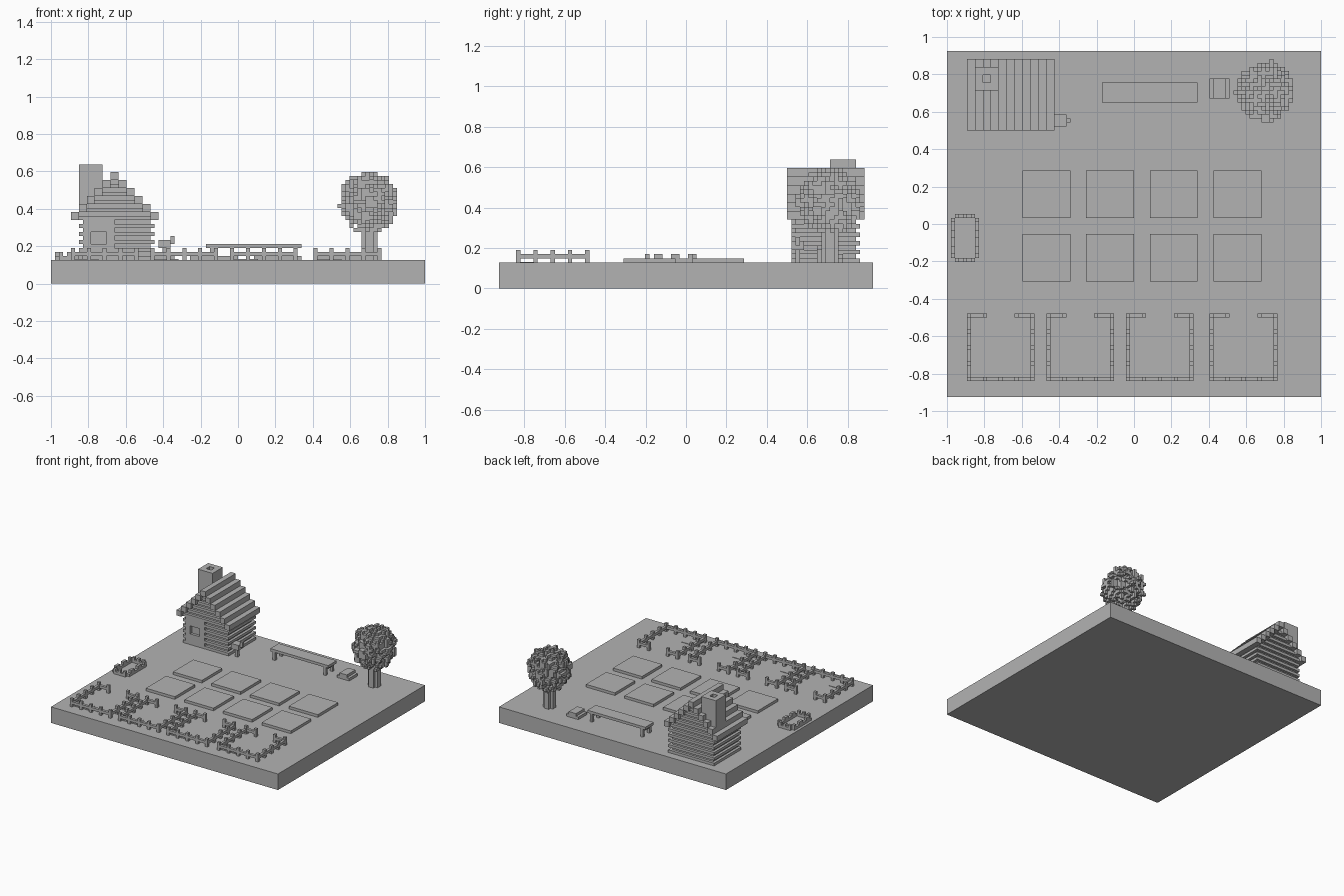
import bpy, bmesh, random
from mathutils import Vector

cube = bpy.data.objects.get("Cube")
if cube:
    bpy.data.objects.remove(cube)

U = 1 / 47                      # size of one block
GROUND = 6                      # top of the base, in blocks
GREY = (0.45, 0.45, 0.45, 1)

stone = bpy.data.materials.new("plain_grey")
stone.use_nodes = True
stone.diffuse_color = GREY
shader = stone.node_tree.nodes["Principled BSDF"]
shader.inputs["Base Color"].default_value = GREY
shader.inputs["Roughness"].default_value = 0.9


def to_world(i, j, k):
    """Block coordinates to scene coordinates."""
    return Vector(((i - 47) * U, (j - 43.5) * U, k * U))


def finish(name, bm):
    mesh = bpy.data.meshes.new(name)
    bm.to_mesh(mesh)
    bm.free()
    mesh.materials.append(stone)
    obj = bpy.data.objects.new(name, mesh)
    bpy.context.scene.collection.objects.link(obj)
    return obj


def blocks(name, boxes):
    """One object from boxes given as (i0, i1, j0, j1, k0, k1)."""
    bm = bmesh.new()
    for i0, i1, j0, j1, k0, k1 in boxes:
        low, high = to_world(i0, j0, k0), to_world(i1, j1, k1)
        verts = bmesh.ops.create_cube(bm, size=1)["verts"]
        bmesh.ops.scale(bm, vec=high - low, verts=verts)
        bmesh.ops.translate(bm, vec=(low + high) / 2, verts=verts)
    return finish(name, bm)


def voxels(name, cells):
    """One object from unit cells, keeping only the outer faces."""
    bm = bmesh.new()
    for cell in cells:
        for axis in range(3):
            for side in (0, 1):
                near = list(cell)
                near[axis] += 2 * side - 1
                if tuple(near) in cells:
                    continue
                ring = [(0, 0), (1, 0), (1, 1), (0, 1)]
                if not side:
                    ring.reverse()
                corners = []
                for a, b in ring:
                    c = list(cell)
                    c[axis] += side
                    c[(axis + 1) % 3] += a
                    c[(axis + 2) % 3] += b
                    corners.append(bm.verts.new(to_world(*c)))
                bm.faces.new(corners)
    bmesh.ops.remove_doubles(bm, verts=bm.verts, dist=U / 20)
    return finish(name, bm)


# Base slab
blocks("ground_slab", [(0, 94, 0, 87, 0, GROUND)])

# Garden beds
for row, j in enumerate((29, 45)):
    for col in range(4):
        i = 19 + 16 * col
        blocks(f"garden_bed_{row}_{col}", [(i, i + 12, j, j + 12, GROUND, GROUND + 1)])

# Animal pens with an opening at the back
for n, i in enumerate((5, 25, 45, 66)):
    j, rail = 4, (7, 8)
    parts = [(i, i + 17, j, j + 1, *rail),
             (i, i + 1, j, j + 17, *rail),
             (i + 16, i + 17, j, j + 17, *rail),
             (i, i + 5, j + 16, j + 17, *rail),
             (i + 12, i + 17, j + 16, j + 17, *rail)]
    for a in range(0, 17, 4):
        for b in range(0, 17, 4):
            if a in (0, 16) or b == 0 or (b == 16 and a != 8):
                parts.append((i + a, i + a + 1, j + b, j + b + 1, GROUND, 9))
    blocks(f"pen_fence_{n}", parts)
    blocks(f"pen_floor_{n}", [(i + 1, i + 7, j + 1, j + 5, GROUND, GROUND + 0.15)])

# Ring of stones around the pond
ring = []
for i in range(2, 7):
    for j in (34, 45):
        ring.append((i, i + 1, j, j + 1, GROUND, 8 - i % 2))
for j in range(35, 45):
    for i in (1, 7):
        ring.append((i, i + 1, j, j + 1, GROUND, 8 - (j // 2) % 2))
blocks("pond_stones", ring)

# Log cabin walls: alternate rows stand out, broken at the window panel
logs = [(8, 25, 69, 83, GROUND, 16)]
for k in range(GROUND, 16, 2):
    logs += [(7, 26, 69, 84, k, k + 1), (16, 26, 68, 69, k, k + 1),
             (7, 8, 68, 69, k, k + 1)]
blocks("cabin_walls", logs)

# Front panel around the window
blocks("window_panel", [(8, 10, 68, 69, GROUND, 16), (14, 16, 68, 69, GROUND, 16),
                        (10, 14, 68, 69, GROUND, 10), (10, 14, 68, 69, 13, 16)])

# Stepped gable and roof
gable, roof = [], []
for step in range(6):
    k = 16 + 2 * step
    left, right = 5 + 2 * step, 27 - 2 * step
    for i in {left, right - 2}:
        roof.append((i, i + 2, 67, 85, k, k + 2))
    if step < 5:
        gable.append((left + 2, right - 2, 68, 84, k, k + 1))
        gable.append((left + 2, right - 2, 69, 83, k + 1, k + 2))
blocks("gable", gable)
blocks("roof", roof)

# Chimney with a square flue
blocks("chimney", [(7, 13, 77, 83, 16, 27),
                   (7, 9, 77, 83, 27, 30), (11, 13, 77, 83, 27, 30),
                   (9, 11, 77, 79, 27, 30), (9, 11, 81, 83, 27, 30)])

# Letter box beside the cabin
blocks("letter_box", [(28, 29, 69, 70, GROUND, 9), (27, 30, 68, 71, 9, 11),
                      (30, 31, 69, 70, 10, 12)])

# Long table
table = [(39, 63, 74, 79, 9, 10)]
for i in (40, 61):
    table.append((i, i + 1, 75, 78, 8, 9))
    for j in (74, 78):
        table.append((i, i + 1, j, j + 1, GROUND, 9))
blocks("long_table", table)

# Small crate beside the tree
blocks("crate", [(66, 71, 75, 80, GROUND, 7), (67, 70, 75, 80, 7, 8)])

# Tree
blocks("tree_trunk", [(78, 82, 76, 78, GROUND, 16), (79, 81, 75, 79, GROUND, 16)])
random.seed(4)
centre = Vector((80, 77, 20.5))
radii = Vector((6.9, 7.1, 7.3))
crown = set()
for i in range(72, 88):
    for j in range(69, 85):
        for k in range(13, 28):
            offset = Vector((i, j, k)) + Vector((0.5, 0.5, 0.5)) - centre
            reach = Vector([a / b for a, b in zip(offset, radii)]).length
            if reach < 0.86 or reach < 1.14 and random.random() < (1.14 - reach) * 2.6:
                crown.add((i, j, k))
# Drop leaves that float free of the crown
steps = ((1, 0, 0), (-1, 0, 0), (0, 1, 0), (0, -1, 0), (0, 0, 1), (0, 0, -1))
joined, queue = {(80, 77, 20)}, [(80, 77, 20)]
while queue:
    cell = queue.pop()
    for s in steps:
        near = tuple(a + b for a, b in zip(cell, s))
        if near in crown and near not in joined:
            joined.add(near)
            queue.append(near)
voxels("tree_crown", joined)
